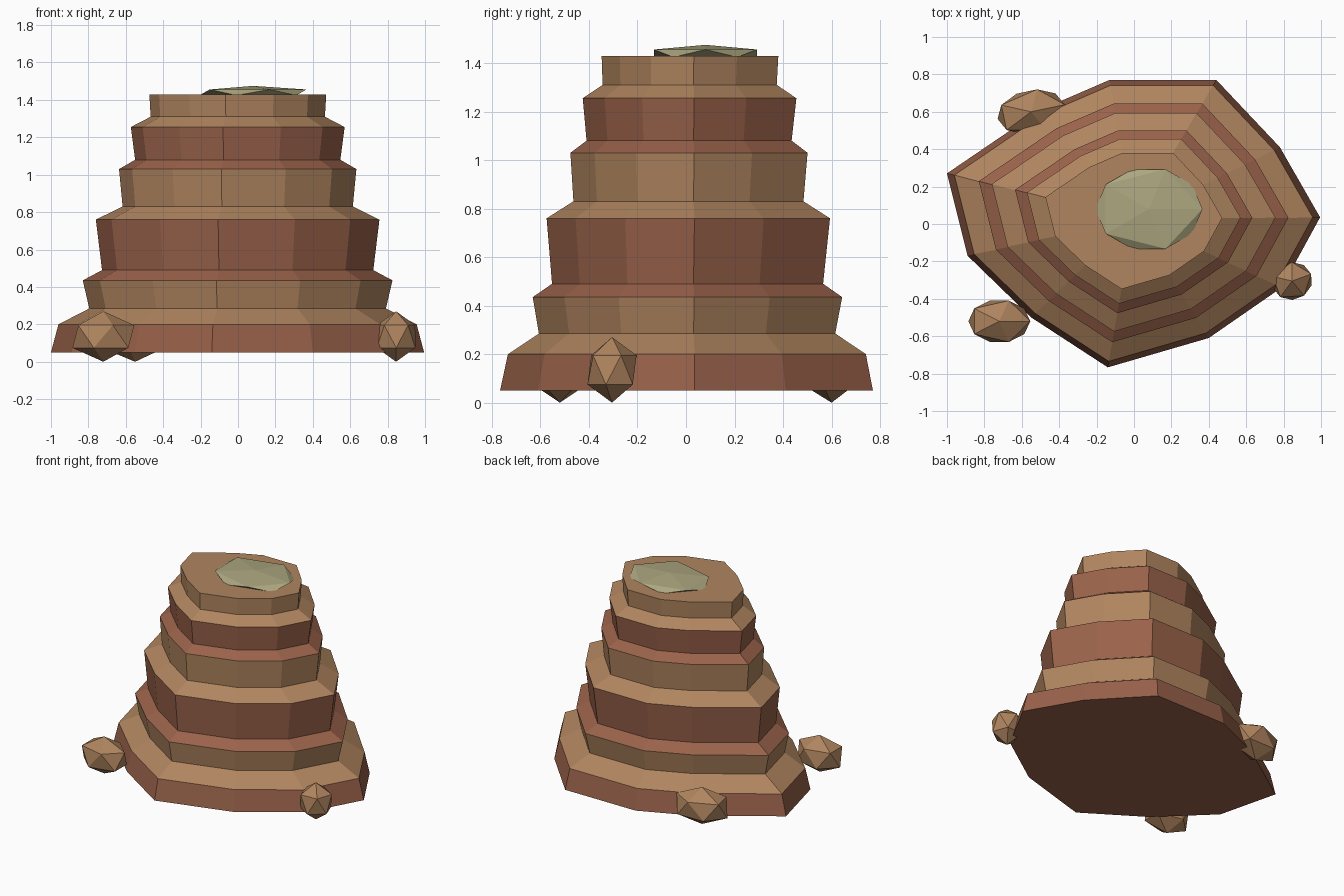
import bpy, bmesh
from math import radians

cube = bpy.data.objects.get("Cube")
if cube:
    bpy.data.objects.remove(cube, do_unlink=True)


def material(name, rgb):
    mat = bpy.data.materials.new(name)
    mat.use_nodes = True
    color = (*rgb, 1)
    mat.diffuse_color = color
    mat.node_tree.nodes["Principled BSDF"].inputs["Base Color"].default_value = color
    return mat


red = material("red clay", (0.32, 0.122, 0.069))
tan = material("tan sandstone", (0.434, 0.235, 0.114))
green = material("dry moss", (0.41, 0.38, 0.21))

# Irregular plan shared by every layer of the mesa
outline = [(0.995, 0.035), (0.78, 0.41), (0.44, 0.77), (-0.13, 0.77),
           (-0.5, 0.61), (-1, 0.27), (-0.89, -0.17), (-0.55, -0.5),
           (-0.14, -0.767), (0.4, -0.61), (0.79, -0.34)]

# Height and scale of each ring; each layer is a sloped ledge and a flared wall
rings = [(0.05, 1), (0.2, 0.96), (0.285, 0.795), (0.435, 0.83),
         (0.49, 0.727), (0.76, 0.76), (0.83, 0.617), (1.03, 0.636),
         (1.08, 0.55), (1.255, 0.573), (1.31, 0.467), (1.43, 0.474)]


def build_mesa():
    bm = bmesh.new()
    loops = [[bm.verts.new((x * s, y * s + 0.011 * z, z)) for x, y in outline]
             for z, s in rings]
    n = len(outline)
    for level, (low, high) in enumerate(zip(loops, loops[1:])):
        for i in range(n):
            j = (i + 1) % n
            face = bm.faces.new((low[i], low[j], high[j], high[i]))
            face.material_index = ((level + 1) // 2) % 2
    bm.faces.new(loops[0][::-1])
    bm.faces.new(loops[-1]).material_index = 1
    mesh = bpy.data.meshes.new("mesa")
    bm.to_mesh(mesh)
    bm.free()
    mesh.materials.append(red)
    mesh.materials.append(tan)
    bpy.context.collection.objects.link(bpy.data.objects.new("mesa", mesh))


def rock(name, location, size, turn, mat):
    bpy.ops.mesh.primitive_ico_sphere_add(subdivisions=1, radius=1, location=location)
    obj = bpy.context.object
    obj.name = name
    obj.scale = size
    obj.rotation_euler.z = radians(turn)
    obj.data.materials.append(mat)


build_mesa()

# Boulders around the foot
rock("front_right_boulder", (-0.72, -0.52, 0.135), (0.185, 0.13, 0.135), 0, tan)
rock("left_boulder", (0.845, -0.305, 0.135), (0.122, 0.112, 0.135), 20, tan)
rock("back_boulder", (-0.55, 0.6, 0.135), (0.205, 0.13, 0.135), 12, tan)

# Flat moss patch on the summit
rock("summit_moss", (0.08, 0.08, 1.44), (0.32, 0.25, 0.035), 0, green)
